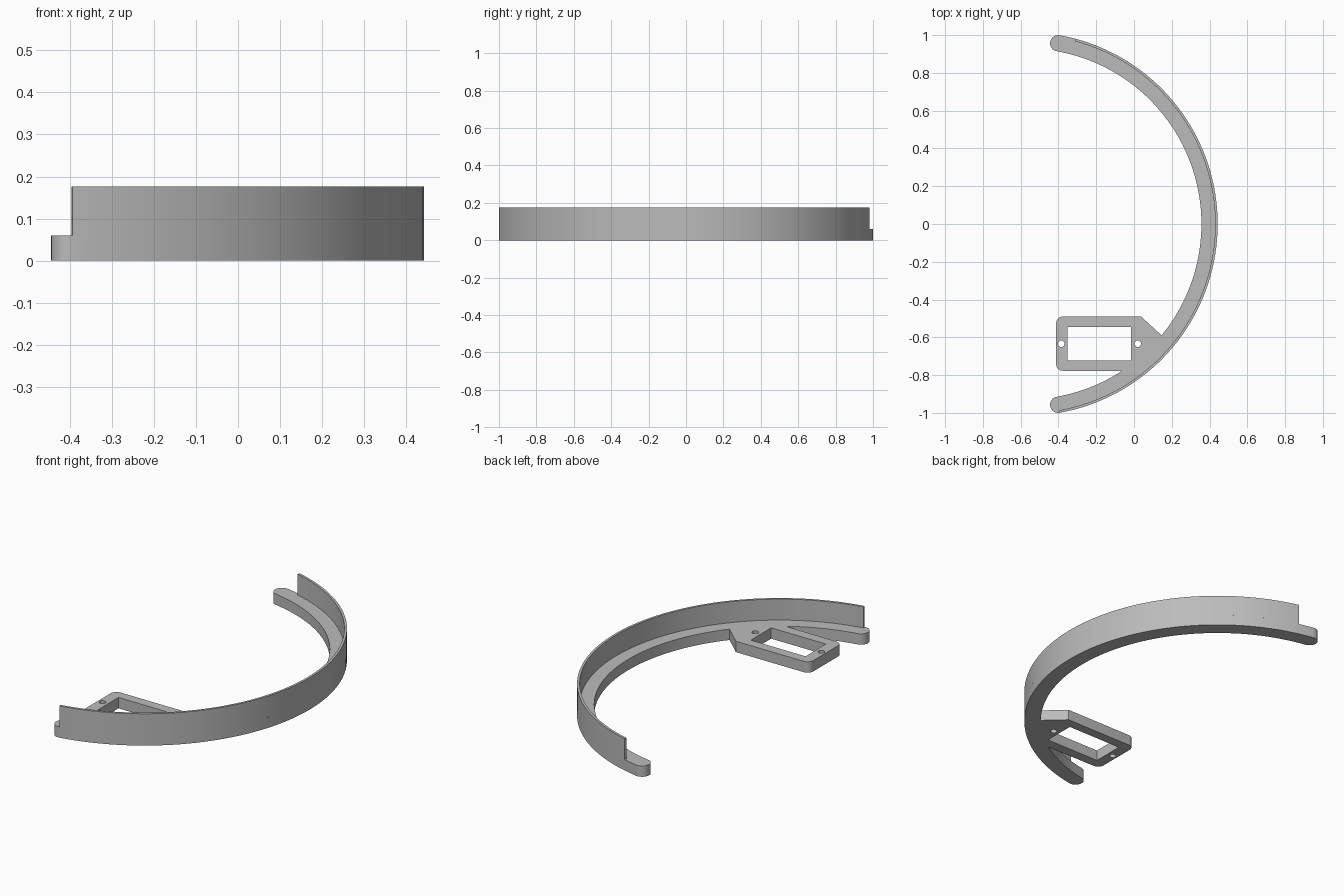
import bpy, bmesh
from math import radians, degrees, atan2, sin, cos, pi
from mathutils import Vector

cube = bpy.data.objects.get("Cube")
if cube:
    bpy.data.objects.remove(cube, do_unlink=True)

CENTRE = Vector((-0.572, 0))
R_OUT, R_IN = 1.015, 0.929
R_MID, R_CAP = (R_OUT + R_IN) / 2, (R_OUT - R_IN) / 2
END = 79.9            # half angle of the arc
BASE_H, TOP = 0.06, 0.176
WALL = 0.013

grey = bpy.data.materials.new("plain grey")
grey.use_nodes = True
colour = (0.5, 0.5, 0.5, 1)
grey.diffuse_color = colour
grey.node_tree.nodes["Principled BSDF"].inputs["Base Color"].default_value = colour


def arc(centre, radius, start, end, steps):
    """Points along an arc, angles in degrees."""
    angles = [radians(start + (end - start) * i / steps) for i in range(steps + 1)]
    return [centre + Vector((cos(a), sin(a))) * radius for a in angles]


def plate(name, outlines, bottom, top):
    """Extrude an outline, with any further outlines as holes."""
    curve = bpy.data.curves.new(name + "_profile", "CURVE")
    curve.dimensions = "2D"
    curve.fill_mode = "BOTH"
    curve.extrude = (top - bottom) / 2
    for points in outlines:
        spline = curve.splines.new("POLY")
        spline.points.add(len(points) - 1)
        for p, co in zip(spline.points, points):
            p.co = (co[0], co[1], 0, 1)
        spline.use_cyclic_u = True
    helper = bpy.data.objects.new(name + "_helper", curve)
    bpy.context.collection.objects.link(helper)
    graph = bpy.context.evaluated_depsgraph_get()
    mesh = bpy.data.meshes.new_from_object(helper.evaluated_get(graph))
    bpy.data.objects.remove(helper, do_unlink=True)

    bm = bmesh.new()
    bm.from_mesh(mesh)
    bmesh.ops.remove_doubles(bm, verts=bm.verts, dist=0.0001)
    bmesh.ops.translate(bm, verts=bm.verts, vec=(0, 0, (top + bottom) / 2))
    bmesh.ops.recalc_face_normals(bm, faces=bm.faces)
    bm.to_mesh(mesh)
    bm.free()
    mesh.materials.clear()
    mesh.materials.append(grey)
    obj = bpy.data.objects.new(name, mesh)
    bpy.context.collection.objects.link(obj)
    bpy.ops.object.select_all(action="DESELECT")
    obj.select_set(True)
    bpy.context.view_layer.objects.active = obj
    bpy.ops.object.shade_smooth_by_angle(angle=radians(30))
    return obj


# Bracket dimensions
LEFT, BACK, FRONT = -0.412, -0.49, -0.777
CORNER = 0.035
join_back = degrees(atan2(-0.586, 0.714))
join_front = degrees(atan2(FRONT, 0.505))

# Curved base with rounded ends, running into the bracket on its inner side
cap_back = arc(CENTRE, R_MID, END, END, 1)[0]
cap_front = arc(CENTRE, R_MID, -END, -END, 1)[0]
outline = arc(CENTRE, R_OUT, -END, END, 72)
outline += arc(cap_back, R_CAP, END, END + 180, 16)[1:-1]
outline += arc(CENTRE, R_IN, END, join_back, 54)
outline.append(Vector((0.038, BACK)))
outline += arc(Vector((LEFT + CORNER, BACK - CORNER)), CORNER, 90, 180, 8)
outline += arc(Vector((LEFT + CORNER, FRONT + CORNER)), CORNER, 180, 270, 8)
outline += arc(CENTRE, R_IN, join_front, -END, 12)
outline += arc(cap_front, R_CAP, 180 - END, 360 - END, 16)[1:-1]

# Bracket window and two screw holes
window = [(-0.351, -0.544), (-0.016, -0.544), (-0.016, -0.722), (-0.351, -0.722)]
holes = [arc(Vector((x, -0.634)), 0.017, 0, 345, 23) for x in (-0.385, 0.02)]
plate("base_with_bracket", [outline, window] + holes, 0, BASE_H)

# Thin upright wall along the outer edge, stopping short at the back
wall = arc(CENTRE, R_OUT, -END, 75, 70) + arc(CENTRE, R_OUT - WALL, 75, -END, 70)
plate("outer_wall", [wall], BASE_H, TOP)
